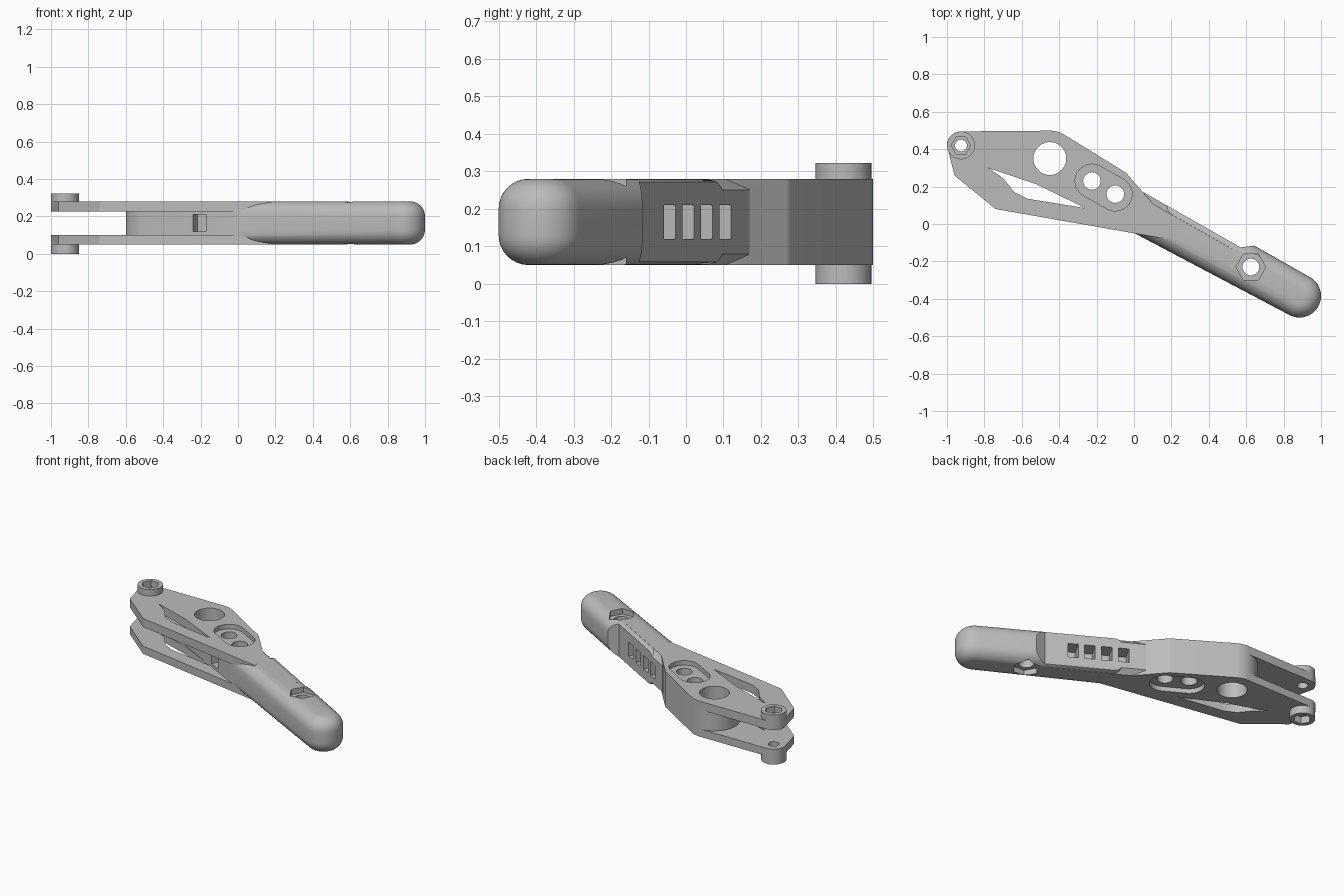
import bpy, bmesh, math
from mathutils import Vector, Matrix

if "Cube" in bpy.data.objects:
    bpy.data.objects.remove(bpy.data.objects["Cube"], do_unlink=True)

grey = bpy.data.materials.new("plain_grey")
grey.use_nodes = True
grey.diffuse_color = (0.5, 0.5, 0.5, 1)
grey.node_tree.nodes["Principled BSDF"].inputs["Base Color"].default_value = (0.5, 0.5, 0.5, 1)

BOTTOM, TOP = 0.05, 0.28
MID = (BOTTOM + TOP) / 2


def arc(centre, radius, start, end, steps=16):
    """Points on an arc, angles in degrees."""
    angles = [math.radians(start + (end - start) * i / steps) for i in range(steps + 1)]
    return [(centre[0] + radius * math.cos(a), centre[1] + radius * math.sin(a)) for a in angles]


def polygon(centre, radius, sides):
    return arc(centre, radius, 0, 360 - 360 / sides, sides - 1)


def prism(name, outline, z0, z1, bevel=0, segments=1, pick=lambda edge: True):
    """Extrude an outline, optionally bevelling chosen rim edges."""
    bm = bmesh.new()
    face = bm.faces.new([bm.verts.new((x, y, z0)) for x, y in outline])
    grown = bmesh.ops.extrude_face_region(bm, geom=[face])
    bmesh.ops.translate(bm, vec=(0, 0, z1 - z0),
                        verts=[v for v in grown["geom"] if isinstance(v, bmesh.types.BMVert)])
    bmesh.ops.recalc_face_normals(bm, faces=bm.faces[:])
    if bevel:
        rims = [e for e in bm.edges
                if abs(e.verts[0].co.z - e.verts[1].co.z) < 1e-5 and pick(e)]
        bmesh.ops.bevel(bm, geom=rims, offset=bevel, segments=segments,
                        profile=0.5, affect='EDGES', clamp_overlap=True)
    mesh = bpy.data.meshes.new(name)
    bm.to_mesh(mesh)
    bm.free()
    obj = bpy.data.objects.new(name, mesh)
    obj.data.materials.append(grey)
    bpy.context.collection.objects.link(obj)
    return obj


def combine(target, other, operation='DIFFERENCE'):
    """Apply a boolean and discard the second object."""
    mod = target.modifiers.new("boolean", 'BOOLEAN')
    mod.operation, mod.solver, mod.object = operation, 'EXACT', other
    bpy.context.view_layer.objects.active = target
    bpy.ops.object.modifier_apply(modifier=mod.name)
    bpy.data.objects.remove(other, do_unlink=True)


def cut(target, outline, z0=-0.1, z1=0.5):
    combine(target, prism("cutter", outline, z0, z1))


def cut_both_sides(target, outline, depth):
    cut(target, outline, TOP - depth, TOP + 0.1)
    cut(target, outline, BOTTOM - 0.1, BOTTOM + depth)


def slot_cut(target, x, y, angle, width, depth):
    """Rectangular pocket into an upright wall."""
    turn = Matrix.Rotation(math.radians(angle), 2)
    corners = [(-width / 2, -depth), (width / 2, -depth), (width / 2, depth), (-width / 2, depth)]
    cut(target, [tuple(turn @ Vector(c) + Vector((x, y))) for c in corners], 0.12, 0.21)


hub, pivot = (-0.45, 0.35), (-0.925, 0.42)

# Forked plate body
body = prism("lever_body",
             arc(pivot, 0.075, 180, 90, 8)
             + arc(hub, 0.149, 90, 60, 8)
             + arc((-0.075, 0.235), 0.05, 60, 36, 4)
             + [(0.1, 0.11), (0.14, 0.05), (0.18, -0.081), (-0.74, 0.08), (-0.96, 0.26)],
             BOTTOM, TOP)

# Gap between the fork plates, wrapping round the hub
cut(body, [(-1.2, 0.7), (-0.45, 0.7)] + arc(hub, 0.149, 90, 242.6, 24)
    + [(0.1, -0.102), (0.1, -0.5), (-1.2, -0.5)], 0.10, 0.225)

# Triangular lightening window
cut(body, [(-0.78, 0.30), (-0.52, 0.212), (-0.26, 0.085), (-0.57, 0.135), (-0.64, 0.17), (-0.70, 0.245)])

# Rounded grip, trimmed back where the neck runs
grip = prism("grip", [(-0.03, -0.032)] + arc((0.885, -0.385), 0.115, -117.5, 60, 28)
             + [(0.2, 0.136)], BOTTOM, TOP, 0.08, 8)
cut(grip, [(-0.2, 0.312), (0.57, -0.125), (0.65, -0.115), (0.72, 0.4)])

# Chamfered neck along the back
neck = prism("neck", [(0.05, 0.17), (0.57, -0.125), (0.45, -0.15), (0.05, 0.05)], BOTTOM, TOP, 0.03,
             pick=lambda e: all(0.46 * v.co.x + 0.888 * v.co.y > 0.14 for v in e.verts))
combine(body, grip, 'UNION')
combine(body, neck, 'UNION')

# Pivot bosses above and below the fork
for z0, z1 in ((0.0, 0.07), (0.26, 0.322)):
    combine(body, prism("boss", polygon(pivot, 0.0745, 40), z0, z1), 'UNION')
cut(body, polygon(pivot, 0.032, 24))
cut(body, polygon(pivot, 0.052, 6), 0.28, 0.5)
cut(body, polygon(pivot, 0.052, 6), -0.1, 0.045)

# Large hub hole
cut(body, polygon(hub, 0.088, 40))

# Oblong recess with two holes
first, second = (-0.225, 0.23), (-0.1, 0.16)
cut_both_sides(body, arc(first, 0.09, 61, 241) + arc(second, 0.09, 241, 421), 0.03)
for centre in (first, second):
    cut(body, polygon(centre, 0.047, 32))

# Bolt hole with hexagonal recess in the grip
bolt = (0.625, -0.23)
cut_both_sides(body, polygon(bolt, 0.08, 6), 0.035)
cut(body, polygon(bolt, 0.045, 28))

# Row of vents in the neck and one in the inner wall
for i in range(4):
    x = 0.165 + 0.087 * i
    slot_cut(body, x, 0.17 - 0.567 * (x - 0.05), -29.6, 0.062, 0.1)
slot_cut(body, -0.205, 0.059, -27.4, 0.08, 0.05)

# Smooth curved faces, keep hard edges
body.select_set(True)
bpy.context.view_layer.objects.active = body
bpy.ops.object.shade_smooth_by_angle(angle=math.radians(25))
